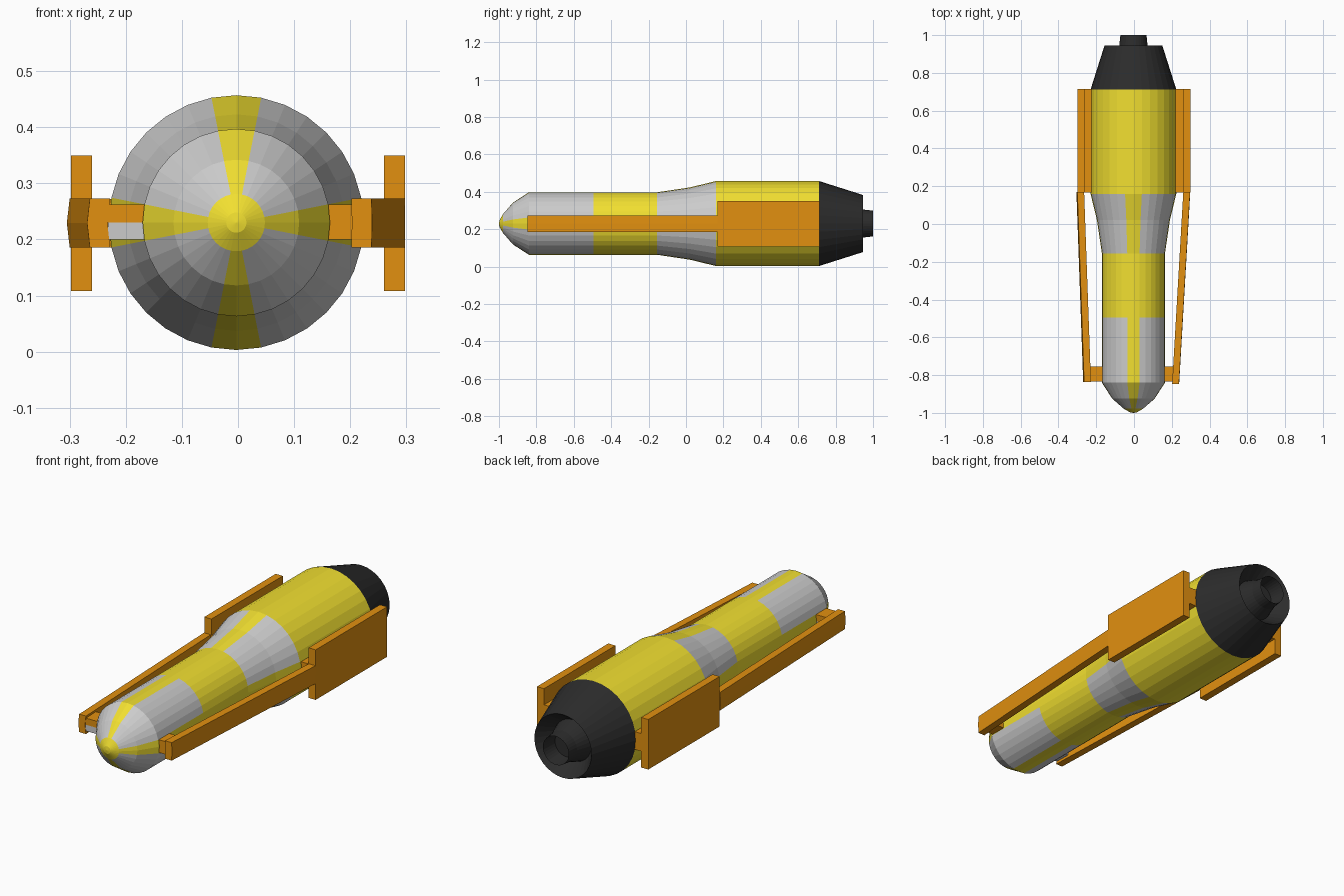
import bpy, bmesh, math

if "Cube" in bpy.data.objects:
    bpy.data.objects.remove(bpy.data.objects["Cube"])

SIDES = 32
CX, CZ = -0.003, 0.23


def material(name, rgb):
    m = bpy.data.materials.new(name)
    m.diffuse_color = (*rgb, 1)
    m.use_nodes = True
    m.node_tree.nodes["Principled BSDF"].inputs["Base Color"].default_value = m.diffuse_color
    return m


GREY = material("grey", (0.55, 0.55, 0.55))
YELLOW = material("yellow", (0.88, 0.74, 0.03))
ORANGE = material("orange", (0.76, 0.28, 0.005))
BLACK = material("black", (0.025, 0.025, 0.025))


def finish(name, bm, mats):
    bmesh.ops.recalc_face_normals(bm, faces=bm.faces)
    me = bpy.data.meshes.new(name)
    bm.to_mesh(me)
    bm.free()
    for m in mats:
        me.materials.append(m)
    ob = bpy.data.objects.new(name, me)
    bpy.context.collection.objects.link(ob)
    return ob


def lathe(name, profile, mats, pick=lambda band, side: 0):
    """Revolve (y, radius) points around the long axis; pick chooses a material slot."""
    bm = bmesh.new()
    rings = []
    for y, r in profile:
        if r == 0:
            rings.append([bm.verts.new((CX, y, CZ))] * SIDES)
            continue
        angles = [2 * math.pi * i / SIDES for i in range(SIDES)]
        rings.append([bm.verts.new((CX + r * math.cos(a), y, CZ + r * math.sin(a)))
                      for a in angles])
    for band, (a, b) in enumerate(zip(rings, rings[1:])):
        for i in range(SIDES):
            j = (i + 1) % SIDES
            f = bm.faces.new(list(dict.fromkeys((a[i], a[j], b[j], b[i]))))
            f.material_index = pick(band, i)
    return finish(name, bm, mats)


def prism(name, outline, z0, z1, mat, bulge=0):
    """Extrude an (x, y) outline upwards; bulge pushes a middle ring along x."""
    bm = bmesh.new()
    levels = [(z0, 0), ((z0 + z1) / 2, bulge), (z1, 0)] if bulge else [(z0, 0), (z1, 0)]
    rings = [[bm.verts.new((x + dx, y, z)) for x, y in outline] for z, dx in levels]
    n = len(outline)
    for a, b in zip(rings, rings[1:]):
        for i in range(n):
            bm.faces.new((a[i], a[(i + 1) % n], b[(i + 1) % n], b[i]))
    bm.faces.new(rings[0])
    bm.faces.new(rings[-1])
    return finish(name, bm, [mat])


def box(name, x0, x1, y0, y1, z0, z1, mat):
    return prism(name, [(x0, y0), (x1, y0), (x1, y1), (x0, y1)], z0, z1, mat)


# Main body: grey, with yellow bands, nose tip and four lengthwise stripes
body_profile = [(-1.0, 0), (-0.997, 0.018), (-0.978, 0.051), (-0.925, 0.112),
                (-0.84, 0.167), (-0.495, 0.167), (-0.155, 0.167), (0.02, 0.193),
                (0.16, 0.227), (0.712, 0.227)]
ALL_YELLOW = {0, 1, 5, 8}
lathe("body", body_profile, [GREY, YELLOW],
      lambda band, i: int(band in ALL_YELLOW or (i + 1) % 8 < 2))

# Black tail cone with recessed end and hollow nozzle
lathe("tail_cone", [(0.712, 0.227), (0.945, 0.153), (0.87, 0.10), (0.945, 0.075),
                    (1.0, 0.069), (0.92, 0.06), (0.92, 0)], [BLACK])

# Side arms, rear pads and the mounts joining them to the body
for side, s in (("right", 1), ("left", -1)):
    o = 0 if s > 0 else 0.003
    f = 0 if s > 0 else 0.026
    tip = -0.847 if s > 0 else -0.837
    arm = [(s * (0.202 + f), tip), (s * (0.238 + f), tip),
           (s * (0.297 + o), 0.17), (s * (0.261 + o), 0.17)]
    prism(side + "_arm", arm, 0.186, 0.273, ORANGE, 0.001 if s > 0 else -0.005)
    box(side + "_pad", s * 0.26, s * 0.298, 0.168, 0.714, 0.108, 0.35, ORANGE)
    box(side + "_rear_mount", s * 0.21, s * 0.265, 0.168, 0.714, 0.186, 0.272, ORANGE)
    z0 = 0.2 if s > 0 else 0.23
    box(side + "_front_mount", s * 0.15, s * (0.21 + f), -0.835, -0.755, z0, 0.262, ORANGE)
box("left_front_mount_base", -0.232, -0.15, -0.835, -0.755, 0.2, 0.23, GREY)
